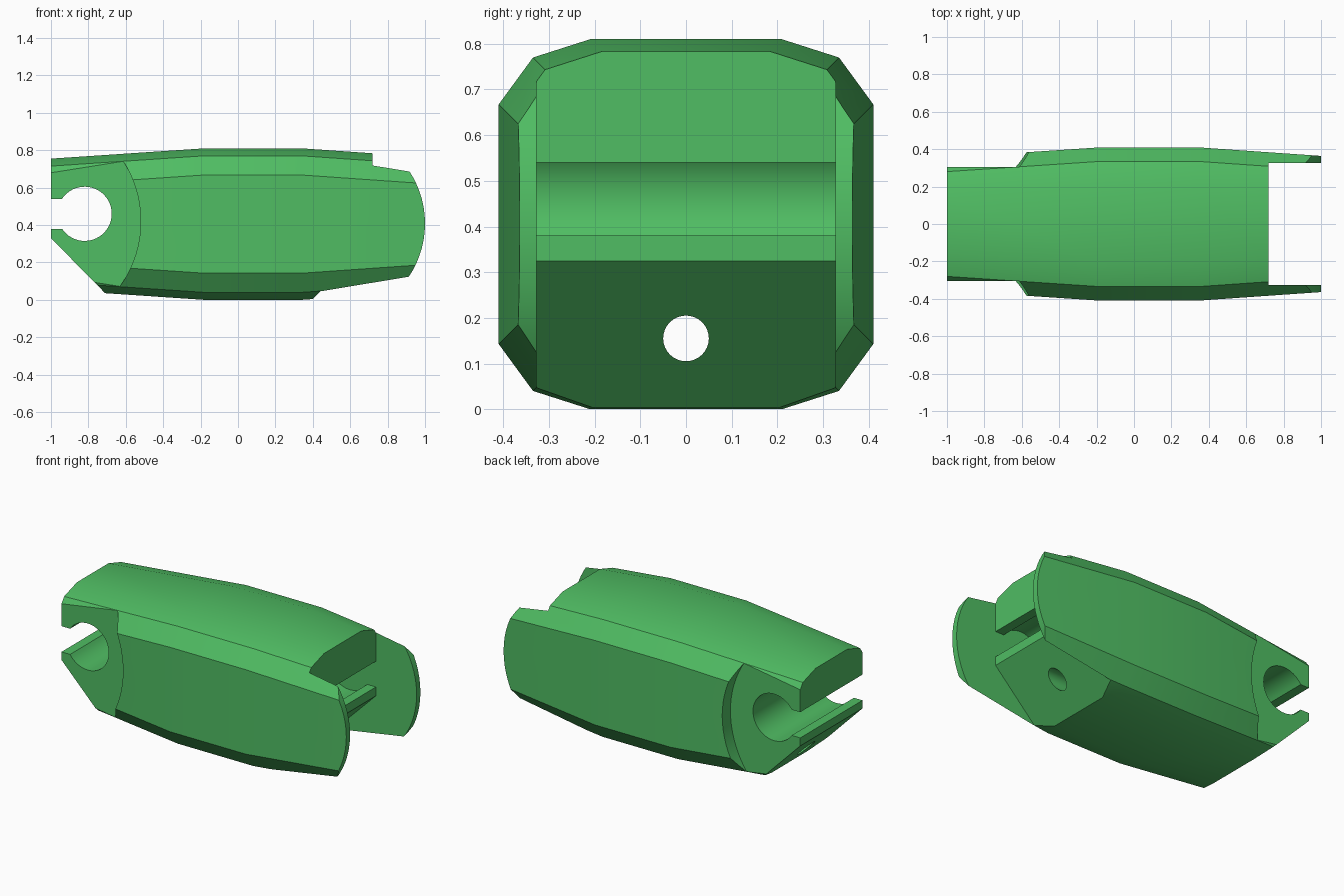
import bpy, bmesh, math

if "Cube" in bpy.data.objects:
    bpy.data.objects.remove(bpy.data.objects["Cube"])

green = bpy.data.materials.new("leaf green")
green.diffuse_color = (0.08, 0.51, 0.125, 1)
green.use_nodes = True
green.node_tree.nodes["Principled BSDF"].inputs["Base Color"].default_value = green.diffuse_color


def make_object(name, bm):
    bmesh.ops.recalc_face_normals(bm, faces=bm.faces)
    mesh = bpy.data.meshes.new(name)
    bm.to_mesh(mesh)
    bm.free()
    obj = bpy.data.objects.new(name, mesh)
    bpy.context.collection.objects.link(obj)
    mesh.materials.append(green)
    return obj


def loft(name, rings):
    bm = bmesh.new()
    loops = [[bm.verts.new(p) for p in ring] for ring in rings]
    n = len(loops[0])
    for a, b in zip(loops, loops[1:]):
        for i in range(n):
            bm.faces.new((a[i], a[(i + 1) % n], b[(i + 1) % n], b[i]))
    bm.faces.new(loops[0])
    bm.faces.new(loops[-1])
    return make_object(name, bm)


def side_prism(name, outline, y0, y1):
    """Extrude an x-z outline across y."""
    return loft(name, [[(x, y, z) for x, z in outline] for y in (y0, y1)])


def arc(cx, cz, r, start, end, steps):
    pts = []
    for i in range(steps + 1):
        t = math.radians(start + (end - start) * i / steps)
        pts.append((cx + r * math.cos(t), cz + r * math.sin(t)))
    return pts


# Bevelled cross-section, shrinking slightly toward both ends
MID = 0.405
CORNER = [(0.41, 0.2625), (0.335, 0.365), (0.21, 0.405)]


def section(x, d):
    q = [(y - d, z - d) for y, z in CORNER]
    half = q + [(-y, z) for y, z in reversed(q)]
    return [(x, y, MID + z) for y, z in half + [(-y, -z) for y, z in half]]


body = loft("link_body", [section(-1, 0.055), section(-0.18, 0),
                          section(0.34, 0), section(1, 0.046)])

cutters = []
slot = math.degrees(math.asin(0.08 / 0.145))

# Gap between the cheeks, including the socket and sloped underside
cutters.append(side_prism("cheek_gap_cutter",
    [(0.72, 1), (0.72, 0.54)] + arc(0.54, 0.46, 0.145, slot, 360 - slot, 40)
    + [(0.72, 0.38), (0.72, 0.325), (0.345, -0.05), (1.2, -0.05), (1.2, 1)],
    -0.327, 0.327))

# Rounded cheek ends
cutters.append(side_prism("cheek_end_cutter",
    arc(0.49, 0.408, 0.51, -60, 60, 24) + [(1.3, 0.9), (1.3, -0.1)], -0.6, 0.6))

# Open socket and sloped underside of the narrow end
cutters.append(side_prism("socket_cutter",
    arc(-0.82, 0.46, 0.145, slot - 180, 180 - slot, 40)
    + [(-1.2, 0.54), (-1.2, 0.38)], -0.6, 0.6))
cutters.append(side_prism("underside_cutter",
    [(-1.2, 0.534), (-1, 0.33), (-0.636, -0.04), (-1.2, -0.04)], -0.6, 0.6))

# Curved shoulders that narrow the end tab
for side in (-1, 1):
    cutters.append(side_prism("shoulder_cutter",
        arc(-1.12, 0.42, 0.6, -50, 50, 24) + [(-1.3, 0.9), (-1.3, -0.06)],
        side * 0.306, side * 0.6))

# Round bore running the full length
cutters.append(loft("bore_cutter",
    [[(x, y, z) for y, z in arc(0, 0.155, 0.05, 0, 348.75, 31)] for x in (-1.2, 1.2)]))

# Apply the cuts
bpy.context.view_layer.objects.active = body
body.select_set(True)
for c in cutters:
    c.hide_render = True
    mod = body.modifiers.new("cut", 'BOOLEAN')
    mod.operation, mod.solver, mod.object = 'DIFFERENCE', 'EXACT', c
    bpy.ops.object.modifier_apply(modifier=mod.name)
for c in cutters:
    bpy.data.objects.remove(c)

bpy.ops.object.select_all(action='DESELECT')
body.select_set(True)
bpy.ops.object.shade_smooth_by_angle(angle=math.radians(28))
